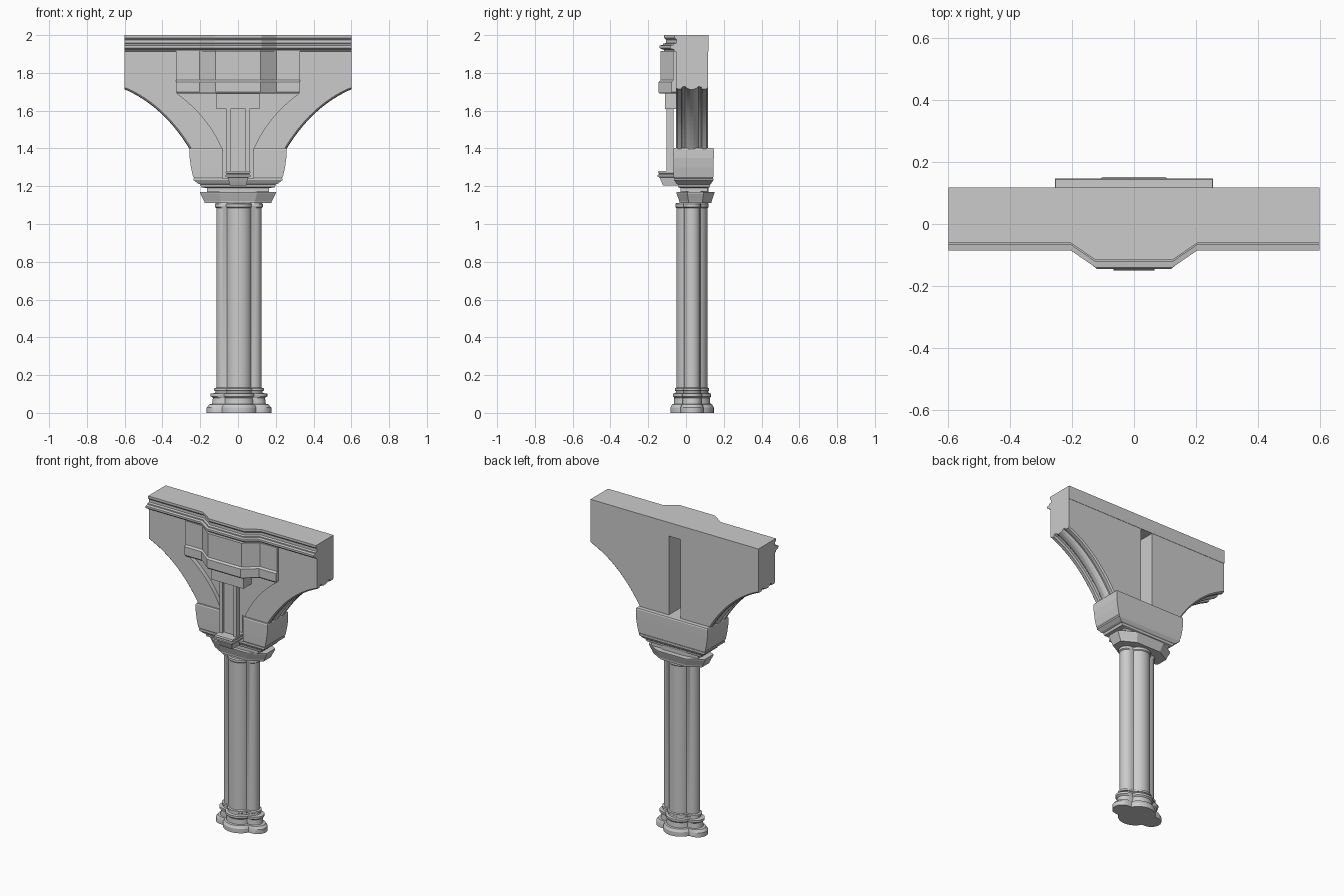
import bpy, bmesh, math

if "Cube" in bpy.data.objects:
    bpy.data.objects.remove(bpy.data.objects["Cube"])


def loft(name, rings, smooth=False):
    """Closed solid from a stack of rings with equal point counts."""
    bm = bmesh.new()
    vs = [[bm.verts.new(p) for p in r] for r in rings]
    n = len(rings[0])
    for a, b in zip(vs, vs[1:]):
        for i in range(n):
            j = (i + 1) % n
            bm.faces.new((a[i], a[j], b[j], b[i]))
    bm.faces.new(vs[0])
    bm.faces.new(vs[-1])
    bmesh.ops.recalc_face_normals(bm, faces=bm.faces)
    me = bpy.data.meshes.new(name)
    bm.to_mesh(me)
    bm.free()
    ob = bpy.data.objects.new(name, me)
    bpy.context.collection.objects.link(ob)
    if smooth:
        bpy.ops.object.select_all(action='DESELECT')
        ob.select_set(True)
        bpy.context.view_layer.objects.active = ob
        bpy.ops.object.shade_smooth_by_angle(angle=math.radians(30))
    return ob


def box(name, x0, x1, y0, y1, z0, z1):
    return loft(name, [[(x0, y0, z), (x1, y0, z), (x1, y1, z), (x0, y1, z)]
                       for z in (z0, z1)])


def bezier(p0, p1, p2, n=16, off=0.0):
    """Curve in x/z; off pushes it up into the masonry."""
    out = []
    for i in range(n + 1):
        t = i / n
        x, z = [(1-t)**2*a + 2*t*(1-t)*b + t*t*c for a, b, c in zip(p0, p1, p2)]
        dx, dz = [2*(1-t)*(b-a) + 2*t*(c-b) for a, b, c in zip(p0, p1, p2)]
        k = math.hypot(dx, dz)
        out.append((x - off*dz/k if i < n else x, z + off*dx/k))
    return out


def mirror(ob):
    ob.modifiers.new("mirror", 'MIRROR').use_mirror_merge = False


# Clustered four-lobed column with moulded base and neck ring
def lobed(z, ex, ey):
    pts = []
    for q in range(4):
        if q % 2 == 0:
            cx, cy, rx, ry, span = 0.077, 0, 0.043, 0.043, 85
        else:
            cx, cy, rx, ry, span = 0, 0.02, 0.068, 0.063, 68
        s = 1 if q < 2 else -1
        base = 0 if q % 2 == 0 else 90
        for i in range(13):
            a = math.radians(base - span + 2*span*i/12)
            pts.append((s*(cx + rx*math.cos(a)), s*(cy + ry*math.sin(a))))
    sx, sy = (0.12 + ex)/0.12, (0.083 + ey)/0.083
    return [(0.005 + x*sx, 0.032 + y*sy, z) for x, y in pts]


column = [(0, .052), (.028, .052), (.036, .044), (.045, .038), (.048, .022),
          (.08, .018), (.088, .03), (.102, .03), (.105, .006), (.115, .004),
          (.118, .012), (.13, .012), (.134, 0), (1.085, 0), (1.09, .008),
          (1.105, .008), (1.112, 0)]
loft("column", [lobed(z, e, e*0.62) for z, e in column], True)


# Capital with chamfered corners
def chamfered(z, hx, hy, cy):
    q = [(hx, -.43*hy), (hx, .43*hy), (.5*hx, hy), (-.5*hx, hy),
         (-hx, .43*hy), (-hx, -.43*hy), (-.5*hx, -hy), (.5*hx, -hy)]
    return [(x, cy + y, z) for x, y in q]


loft("capital", [chamfered(*r) for r in (
    (1.11, .175, .085, .05), (1.122, .18, .086, .05), (1.162, .2, .1, .05),
    (1.17, .2, .102, .05), (1.17, .165, .075, .045), (1.21, .165, .075, .045))])


def rect(z, hx, y0, y1):
    return [(-hx, y0, z), (hx, y0, z), (hx, y1, z), (-hx, y1, z)]


loft("springer_moulding", [rect(*r) for r in (
    (1.172, .165, -.03, .115), (1.19, .165, -.03, .115), (1.195, .195, -.042, .125),
    (1.21, .2, -.045, .128), (1.215, .213, -.052, .134), (1.232, .235, -.063, .145),
    (1.242, .235, -.063, .145))])


# Springer block, notched at the front for the small shafts
def notched(z, hx, y0, y1):
    n, d = .081, -.02
    q = [(hx, y0), (hx, y1), (-hx, y1), (-hx, y0), (-n, y0), (-n, d), (n, d), (n, y0)]
    return [(x, y, z) for x, y in q]


loft("springer_block", [notched(*r) for r in (
    (1.24, .228, -.06, .142), (1.25, .238, -.065, .145), (1.3, .249, -.066, .146),
    (1.35, .256, -.066, .147), (1.395, .256, -.066, .147), (1.402, .253, -.063, .144))])

# Spandrel walls with a rippled arch soffit and an arched recess in front
outer = ((.25, 1.39), (.39, 1.625), (.6, 1.715))
inner = bezier((.08, 1.39), (.155, 1.57), (.322, 1.69))


def spandrel(name, sections, inside):
    ob = loft(name, [[(x, y, z) for x, z in
                      bezier(*outer, off=d) + [(.6, 1.916)] + inside]
                     for y, d in sections])
    mirror(ob)


spandrel("spandrel_front", [(-.053, .008), (-.045, .0), (-.025, .0)],
         [(.322, 1.916)] + inner[::-1])
spandrel("spandrel_body", [(-.025, .0), (-.02, .012), (-.005, .014), (.005, .004),
                           (.02, -.002), (.04, -.002), (.055, .004), (.065, .014),
                           (.08, .012), (.085, .0), (.108, .0), (.116, .008)],
         [(.042, 1.916), (.042, 1.39)])
box("slot_back", -.05, .05, -.025, -.01, 1.24, 1.916)


# Beam and cornice that step forward at the centre
def bulged(z, off, w, xo, xi, ys, ym, back):
    q = [(w, back), (-w, back), (-w, ys-off), (-xo, ys-off), (-xi, ym-off),
         (xi, ym-off), (xo, ys-off), (w, ys-off)]
    return [(x, y, z) for x, y in q]


cornice = [(1.912, 0), (1.915, .006), (1.922, .008), (1.928, .024), (1.933, .03),
           (1.945, .03), (1.948, .012), (1.955, .012), (1.958, -.004),
           (1.975, -.004), (1.985, .006), (2.0, .006)]
loft("beam_cornice", [bulged(z, o, .6, .205, .125, -.055, -.11, .118)
                      for z, o in cornice])

# Corbel under the cornice
corbel = [(1.69, .004, .318), (1.698, .01, .327), (1.752, .01, .327),
          (1.762, 0, .327), (1.915, 0, .327)]
loft("corbel", [bulged(z, o, w, .205, .12, -.068, -.135, -.01) for z, o, w in corbel])

# Small shaft pair with its cap and bracket
box("shaft_cap", -.115, .115, -.11, -.02, 1.61, 1.695)
box("shaft_panel", -.056, .056, -.085, -.066, 1.25, 1.615)
mirror(box("side_shaft", .04, .06, -.103, -.066, 1.25, 1.615))
loft("shaft_bracket", [rect(*r) for r in (
    (1.205, .045, -.122, -.03), (1.222, .048, -.13, -.03), (1.246, .052, -.14, -.03),
    (1.25, .066, -.15, -.03), (1.26, .066, -.15, -.03), (1.263, .06, -.142, -.03),
    (1.268, .06, -.142, -.03), (1.27, .066, -.15, -.03), (1.28, .064, -.146, -.03))])
